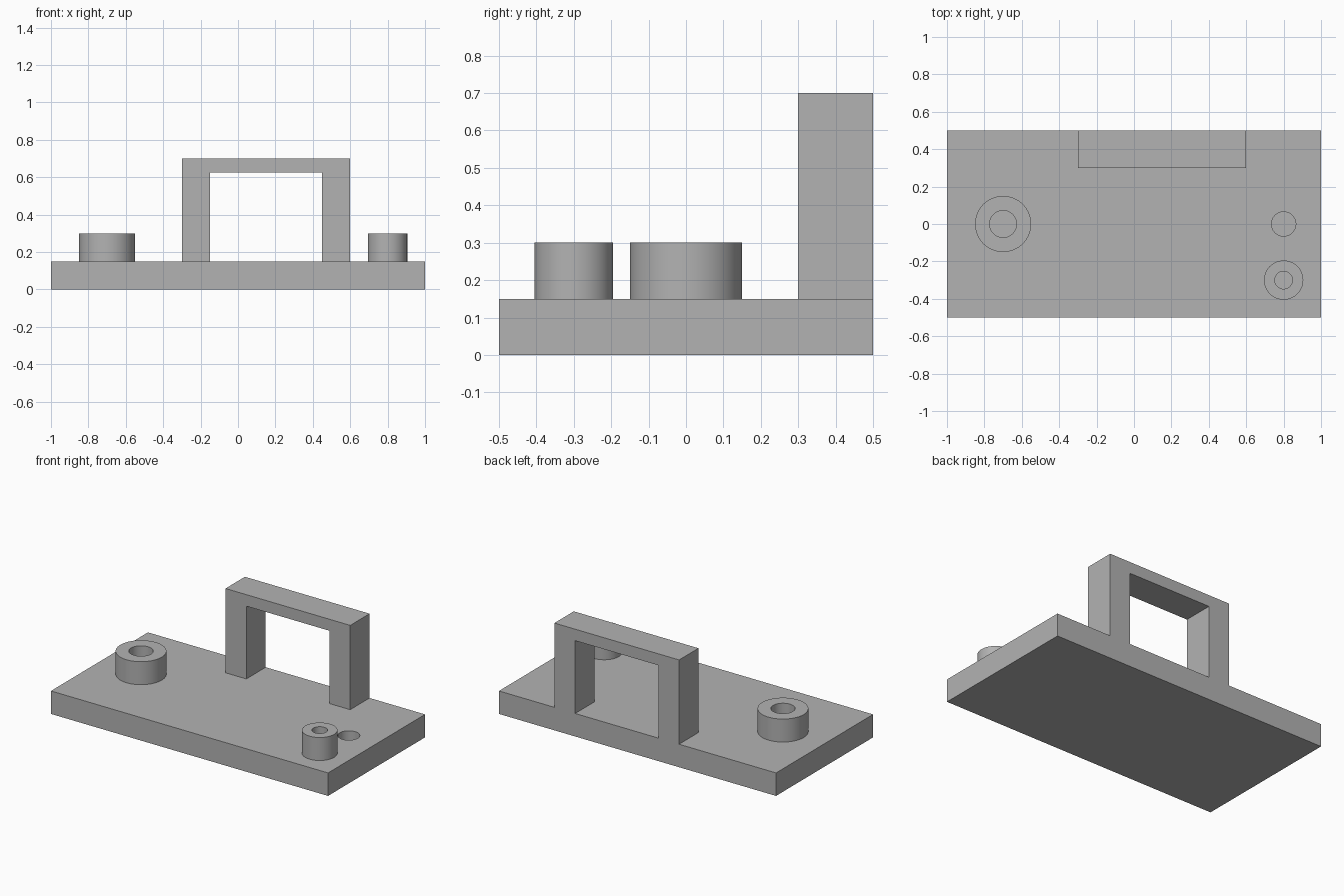
import bpy, bmesh, math
from mathutils import Matrix, Vector

if "Cube" in bpy.data.objects:
    bpy.data.objects.remove(bpy.data.objects["Cube"])

PLATE_TOP = 0.15
SEGMENTS = 64

grey = bpy.data.materials.new("plain_grey")
grey.diffuse_color = (0.45, 0.45, 0.45, 1)
grey.use_nodes = True
grey.node_tree.nodes["Principled BSDF"].inputs["Base Color"].default_value = grey.diffuse_color


def add_object(name, bm):
    bmesh.ops.recalc_face_normals(bm, faces=bm.faces)
    mesh = bpy.data.meshes.new(name)
    bm.to_mesh(mesh)
    bm.free()
    mesh.materials.append(grey)
    obj = bpy.data.objects.new(name, mesh)
    bpy.context.collection.objects.link(obj)
    return obj


def select_only(obj):
    bpy.ops.object.select_all(action='DESELECT')
    obj.select_set(True)
    bpy.context.view_layer.objects.active = obj


def smooth(obj):
    select_only(obj)
    bpy.ops.object.shade_smooth_by_angle(angle=math.radians(30))


def boss(name, x, y, outer, inner, height=0.15):
    """Hollow round boss standing on the plate, its bore ending at the plate."""
    bm = bmesh.new()
    profile = [(outer, 0), (outer, height), (inner, height), (inner, 0)]
    verts = [bm.verts.new((x + r, y, PLATE_TOP + z)) for r, z in profile]
    edges = [bm.edges.new(pair) for pair in zip(verts, verts[1:])]
    bmesh.ops.spin(bm, geom=verts + edges, cent=(x, y, 0), axis=(0, 0, 1),
                   angle=math.tau, steps=SEGMENTS, use_duplicate=False)
    bmesh.ops.remove_doubles(bm, verts=bm.verts, dist=1e-5)
    smooth(add_object(name, bm))


# Base plate
bm = bmesh.new()
bmesh.ops.create_cube(bm, size=1, matrix=Matrix.Translation((0, 0, PLATE_TOP / 2))
                      @ Matrix.Diagonal((2, 1, PLATE_TOP, 1)))
plate = add_object("base_plate", bm)

# Blind hole in the plate, 0.1 deep
bm = bmesh.new()
bmesh.ops.create_cone(bm, cap_ends=True, segments=SEGMENTS, radius1=0.065, radius2=0.065,
                      depth=0.2, matrix=Matrix.Translation((0.8, 0, PLATE_TOP)))
cutter = add_object("hole_cutter", bm)
cutter.hide_render = True
cutter.location.z = 0
bpy.context.view_layer.update()
select_only(plate)
cut = plate.modifiers.new("blind_hole", 'BOOLEAN')
cut.operation = 'DIFFERENCE'
cut.solver = 'EXACT'
cut.object = cutter
bpy.ops.object.modifier_apply(modifier=cut.name)
bpy.data.objects.remove(cutter)
smooth(plate)

# Square arch at the back edge
bm = bmesh.new()
outline = [(-0.3, 0.15), (-0.3, 0.7), (0.6, 0.7), (0.6, 0.15),
           (0.45, 0.15), (0.45, 0.625), (-0.15, 0.625), (-0.15, 0.15)]
face = bm.faces.new([bm.verts.new((x, 0.3, z)) for x, z in outline])
result = bmesh.ops.extrude_face_region(bm, geom=[face])
bmesh.ops.translate(bm, vec=Vector((0, 0.2, 0)),
                    verts=[v for v in result["geom"] if isinstance(v, bmesh.types.BMVert)])
add_object("square_arch", bm)

# Round bosses
boss("large_boss", -0.7, 0, 0.15, 0.072)
boss("small_boss", 0.8, -0.3, 0.105, 0.047)
